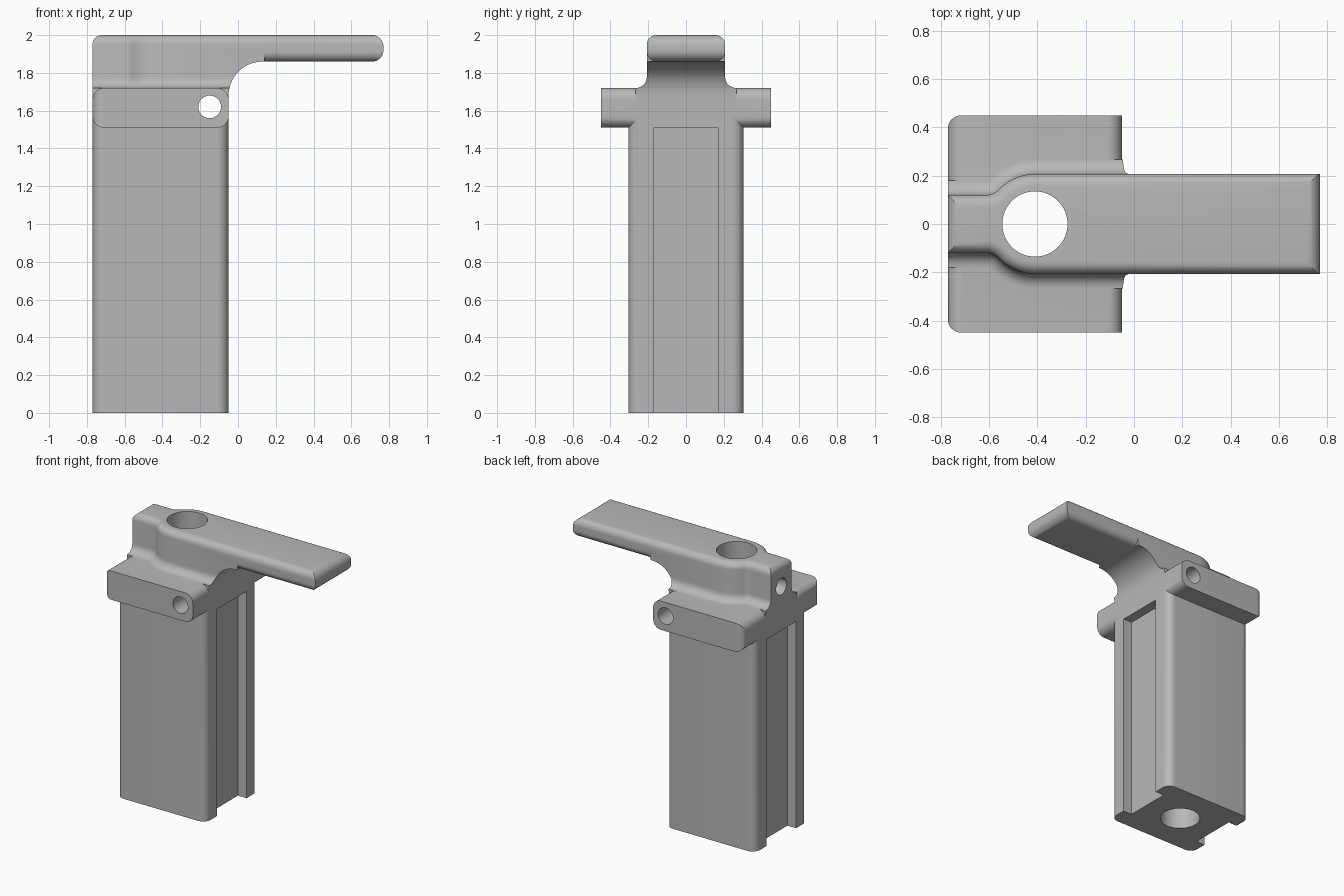
import bpy, bmesh
from math import sin, cos, pi, sqrt, atan2
from mathutils import Vector

if "Cube" in bpy.data.objects:
    bpy.data.objects.remove(bpy.data.objects["Cube"])

grey = bpy.data.materials.new("plain grey")
grey.use_nodes = True
grey.diffuse_color = (0.48, 0.48, 0.48, 1)
grey.node_tree.nodes["Principled BSDF"].inputs["Base Color"].default_value = (0.48, 0.48, 0.48, 1)

BACK, FRONT = -0.77, -0.05      # x extent of column and flange
FLANGE_LOW, FLANGE_TOP = 1.51, 1.72
ARM_LOW, TOP, TIP = 1.86, 2.0, 0.77
ARM_W, NECK_W, BORE_X = 0.207, 0.12, -0.41


def rounded(corners, steps=10):
    """Polygon outline from (a, b, radius) corners."""
    out = []
    for i, (a, b, r) in enumerate(corners):
        p = Vector((a, b))
        if not r:
            out.append(p)
            continue
        u = (Vector(corners[i - 1][:2]) - p).normalized()
        v = (Vector(corners[(i + 1) % len(corners)][:2]) - p).normalized()
        c = p + (u + v) * r
        for k in range(steps + 1):
            t = k / steps * pi / 2
            out.append(c - v * r * cos(t) - u * r * sin(t))
    return out


def rect(a0, a1, b0, b1, r00=0, r10=0, r11=0, r01=0):
    return rounded([(a0, b0, r00), (a1, b0, r10), (a1, b1, r11), (a0, b1, r01)])


def loft(name, rings):
    """Closed solid through equal-length rings of 3D points."""
    bm = bmesh.new()
    layers = [[bm.verts.new(p) for p in ring] for ring in rings]
    n = len(layers[0])
    for lo, hi in zip(layers, layers[1:]):
        for i in range(n):
            j = (i + 1) % n
            bm.faces.new((lo[i], lo[j], hi[j], hi[i]))
    bm.faces.new(layers[0][::-1])
    bm.faces.new(layers[-1])
    bmesh.ops.recalc_face_normals(bm, faces=bm.faces)
    mesh = bpy.data.meshes.new(name)
    bm.to_mesh(mesh)
    bm.free()
    mesh.materials.append(grey)
    obj = bpy.data.objects.new(name, mesh)
    bpy.context.collection.objects.link(obj)
    return obj


def prism(name, outline, axis, lo, hi):
    place = {"x": lambda p, d: (d, p[0], p[1]),
             "y": lambda p, d: (p[0], d, p[1]),
             "z": lambda p, d: (p[0], p[1], d)}[axis]
    return loft(name, [[place(p, d) for p in outline] for d in (lo, hi)])


def rod(name, axis, a, b, r, lo, hi):
    ring = [(a + r * cos(k * pi / 32), b + r * sin(k * pi / 32)) for k in range(64)]
    return prism(name, ring, axis, lo, hi)


def combine(target, operation, tool):
    """Apply a boolean and discard the tool."""
    mod = target.modifiers.new("combine", "BOOLEAN")
    mod.operation, mod.solver, mod.object = operation, "EXACT", tool
    tool.hide_render = True
    graph = bpy.context.evaluated_depsgraph_get()
    mesh = bpy.data.meshes.new_from_object(target.evaluated_get(graph))
    target.modifiers.clear()
    target.data = mesh
    bpy.data.objects.remove(tool)


def head_outline(d):
    """Plan of the head, grown by d: narrow neck, round boss, straight arm."""
    r = 0.07
    cy = NECK_W + r
    cx = BORE_X - sqrt((ARM_W + r) ** 2 - cy ** 2)
    end = atan2(-cy, BORE_X - cx)
    side = [(-0.9, NECK_W + d)]
    for k in range(9):
        t = -pi / 2 + (end + pi / 2) * k / 8
        side.append((cx + (r - d) * cos(t), cy + (r - d) * sin(t)))
    for k in range(1, 11):
        t = (end + pi) + (pi / 2 - end - pi) * k / 10
        side.append((BORE_X + (ARM_W + d) * cos(t), (ARM_W + d) * sin(t)))
    side.append((0.9, ARM_W + d))
    return side + [(x, -y) for x, y in reversed(side)]


# Head with lever arm: flared foot, straight walls, rounded top edge
flare, edge = 0.06, 0.05
levels = [(1.55, flare)]
levels += [(FLANGE_TOP + flare * (1 - cos(t)), flare * (1 - sin(t)))
           for t in [k * pi / 16 for k in range(9)]]
levels += [(TOP - edge + edge * sin(t), edge * (cos(t) - 1))
           for t in [k * pi / 16 for k in range(9)]]
head = loft("lever_head", [[(x, y, z) for x, y in head_outline(d)] for z, d in levels])
side = rounded([(BACK, 1.6, 0), (FRONT, 1.6, 0), (FRONT, ARM_LOW, 0.18),
                (TIP, ARM_LOW, 0.06), (TIP, TOP, 0.06), (BACK, TOP, edge)], 14)
combine(head, "INTERSECT", prism("side_limit", side, "y", -0.6, 0.6))

# Rounded lower edges of the arm
for s in (-1, 1):
    arc = [(s * (ARM_W - edge + edge * sin(t)), ARM_LOW + edge * (1 - cos(t)))
           for t in [k * pi / 16 for k in range(9)]]
    arc += [(s * 0.3, ARM_LOW + edge), (s * 0.3, 1.8), (s * (ARM_W - edge), 1.8)]
    combine(head, "DIFFERENCE", prism("edge_cutter", arc, "x", 0.14, 1.0))

# Flange with rounded ends
flange = prism("flange", rect(BACK, FRONT, FLANGE_LOW, FLANGE_TOP, *[0.06] * 4), "y", -0.6, 0.6)
plan = rect(BACK, 0.2, -0.45, 0.45, 0.055, 0, 0, 0.055)
combine(flange, "INTERSECT", prism("plan_limit", plan, "z", 1.4, 1.9))

# Column with a slot in each narrow side
body = prism("lever_bracket", rect(BACK, FRONT, -0.305, 0.305, *[0.06] * 4), "z", 0, 1.66)
for x in (BACK, FRONT):
    slot = rect(x - 0.07, x + 0.07, -0.17, 0.17)
    combine(body, "DIFFERENCE", prism("slot_cutter", slot, "z", -0.1, FLANGE_LOW))
combine(body, "UNION", flange)
combine(body, "UNION", head)

# Main bore, cross pin hole and rear screw hole
combine(body, "DIFFERENCE", rod("bore_cutter", "z", BORE_X, 0, 0.135, -0.2, 2.2))
combine(body, "DIFFERENCE", rod("pin_cutter", "y", -0.15, 1.62, 0.06, -0.7, 0.7))
combine(body, "DIFFERENCE", rod("screw_cutter", "x", 0, 1.83, 0.06, -0.9, BORE_X))

bpy.ops.object.select_all(action="DESELECT")
bpy.context.view_layer.objects.active = body
body.select_set(True)
bpy.ops.object.shade_smooth_by_angle(angle=pi / 6)
